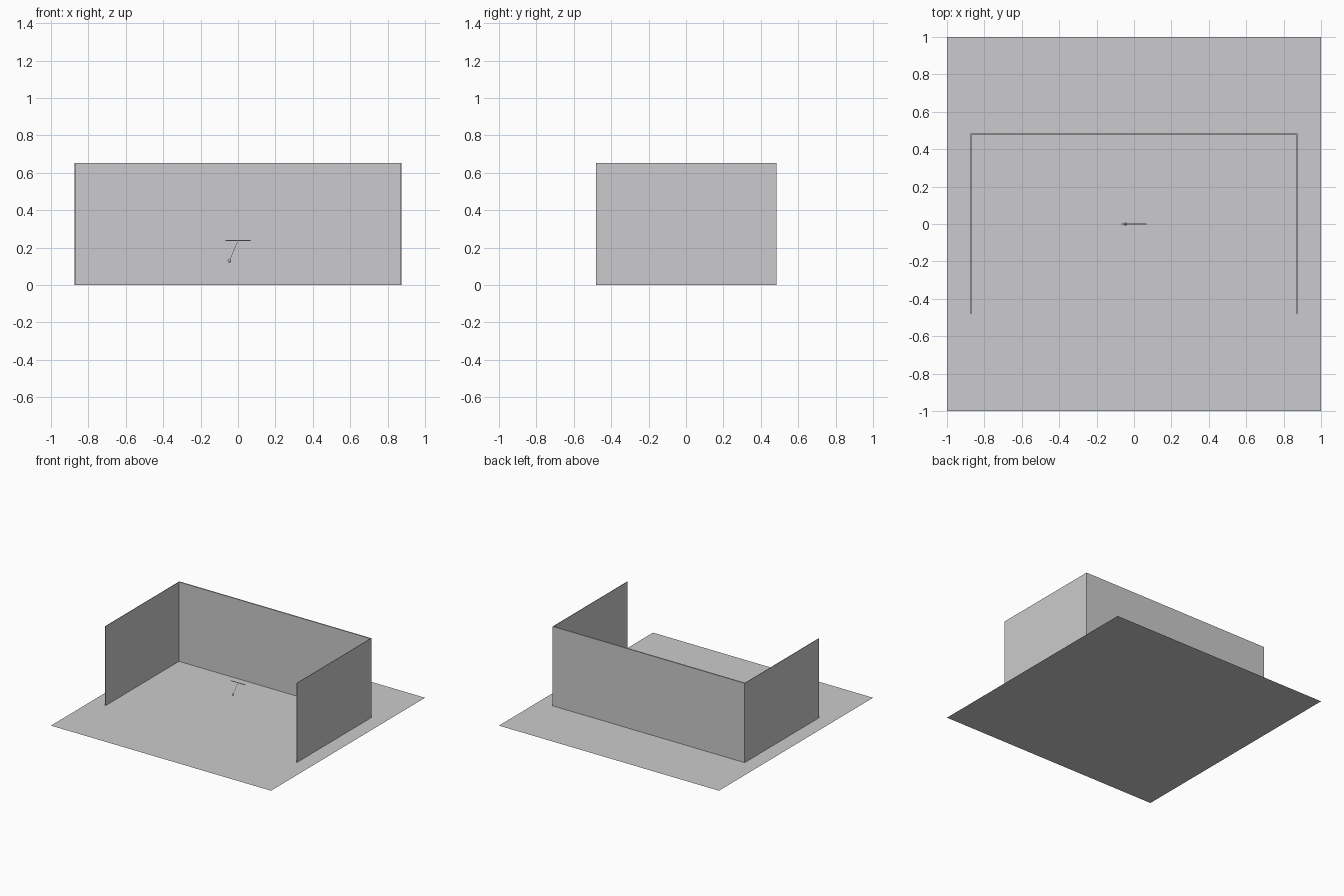
import bpy
from mathutils import Vector

if "Cube" in bpy.data.objects:
    bpy.data.objects.remove(bpy.data.objects["Cube"])

grey = bpy.data.materials.new("light grey")
grey.diffuse_color = (0.6, 0.6, 0.61, 1)
grey.use_nodes = True
grey.node_tree.nodes["Principled BSDF"].inputs["Base Color"].default_value = grey.diffuse_color


def finish(name):
    ob = bpy.context.object
    ob.name = name
    ob.data.materials.append(grey)
    return ob


def box(name, center, size):
    bpy.ops.mesh.primitive_cube_add(size=1, location=center)
    ob = bpy.context.object
    ob.scale = size
    bpy.ops.object.transform_apply(location=False, rotation=False, scale=True)
    return finish(name)


# floor sheet
bpy.ops.mesh.primitive_plane_add(size=2, location=(0, 0, 0))
finish("floor")

# three thin walls, open at the front
box("back_wall", (0, 0.48, 0.326), (1.746, 0.01, 0.652))
for side, label in ((-1, "left_wall"), (1, "right_wall")):
    box(label, (side * 0.871, -0.0025, 0.326), (0.004, 0.955, 0.652))

# pendulum: crossbar, string and bob
pivot, bob = Vector((0, 0, 0.238)), Vector((-0.046, 0, 0.129))
box("crossbar", pivot, (0.132, 0.004, 0.004))
d = bob - pivot
bpy.ops.mesh.primitive_cylinder_add(vertices=8, radius=0.001, depth=d.length,
                                    location=(pivot + bob) / 2,
                                    rotation=d.to_track_quat('Z', 'Y').to_euler())
finish("string")
bpy.ops.mesh.primitive_uv_sphere_add(segments=24, ring_count=12, radius=0.009, location=bob)
finish("bob")
bpy.ops.object.shade_smooth_by_angle()
